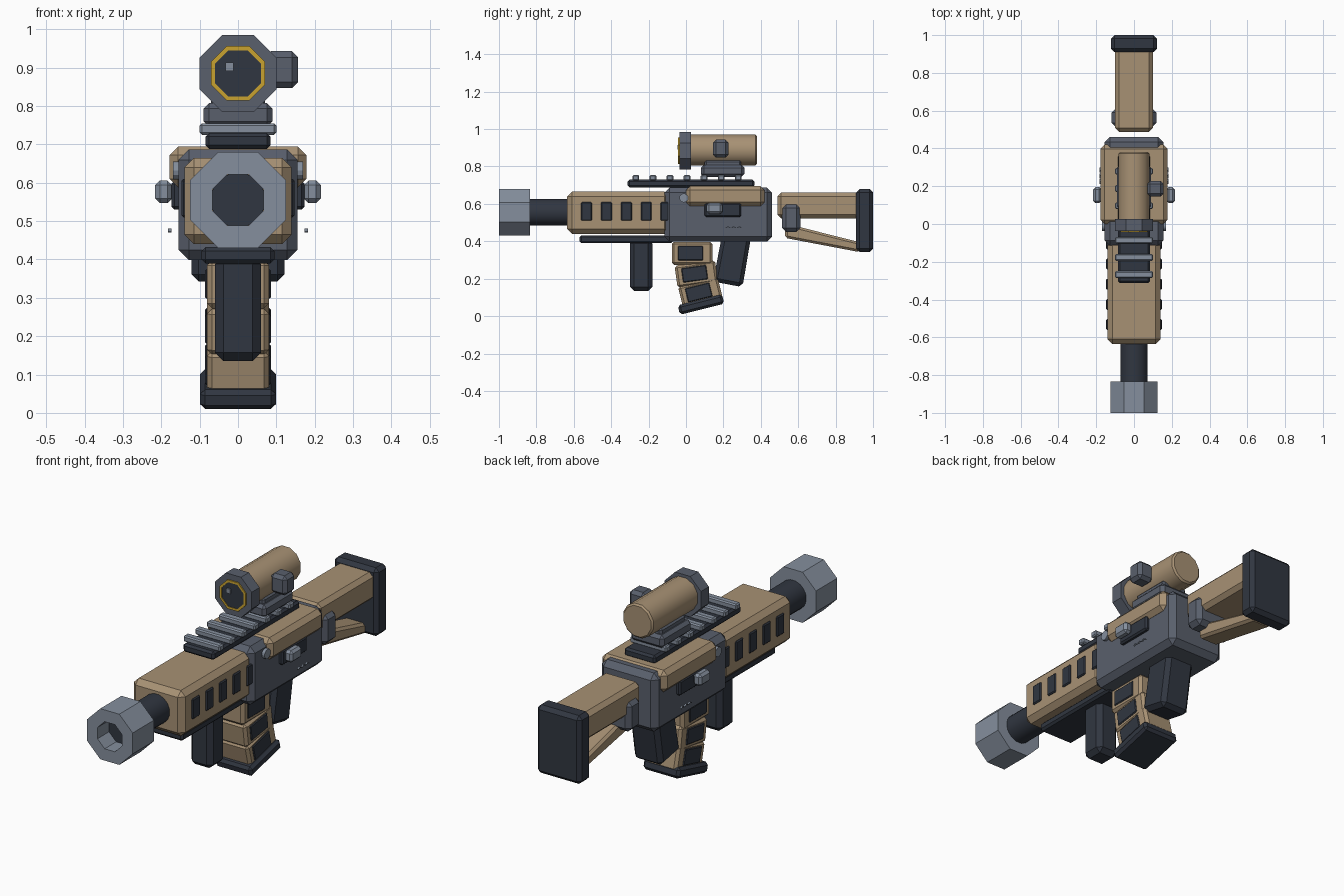
import bpy, bmesh, math
from mathutils import Matrix

if "Cube" in bpy.data.objects:
    bpy.data.objects.remove(bpy.data.objects["Cube"])


def material(name, rgb):
    m = bpy.data.materials.new(name)
    m.diffuse_color = (*rgb, 1)
    m.use_nodes = True
    m.node_tree.nodes["Principled BSDF"].inputs["Base Color"].default_value = m.diffuse_color
    return m


TAN = material("tan", (0.39, 0.285, 0.175))
SLATE = material("slate grey", (0.10, 0.115, 0.15))
DARK = material("charcoal", (0.030, 0.037, 0.052))
LIGHT = material("light steel", (0.235, 0.275, 0.34))
GOLD = material("gold", (0.58, 0.36, 0.03))


def finish(name, bm, mat, bevel=0.0, smooth=False):
    bmesh.ops.recalc_face_normals(bm, faces=bm.faces)
    me = bpy.data.meshes.new(name)
    bm.to_mesh(me)
    bm.free()
    me.materials.append(mat)
    ob = bpy.data.objects.new(name, me)
    bpy.context.collection.objects.link(ob)
    if bevel:
        mod = ob.modifiers.new("chamfer", 'BEVEL')
        mod.width, mod.segments = bevel, 1
        mod.limit_method = 'ANGLE'
        mod.angle_limit = math.radians(60)
    if smooth:
        bpy.ops.object.select_all(action='DESELECT')
        ob.select_set(True)
        bpy.context.view_layer.objects.active = ob
        bpy.ops.object.shade_smooth_by_angle(angle=math.radians(35))
    return ob


def box(name, mat, x, y, z, bevel=0.0, tilt=0.0):
    """Chamfered box from (min, max) ranges, tilted in degrees about x."""
    bm = bmesh.new()
    bmesh.ops.create_cube(bm, size=1)
    size = [r[1] - r[0] for r in (x, y, z)]
    mid = [(r[0] + r[1]) / 2 for r in (x, y, z)]
    bm.transform(Matrix.Translation(mid) @ Matrix.Rotation(math.radians(tilt), 4, 'X')
                 @ Matrix.Diagonal((*size, 1)))
    return finish(name, bm, mat, bevel)


def prism(name, mat, half_width, profile, bevel=0.0):
    """Side profile of (y, z) points, extruded across x."""
    bm = bmesh.new()
    f = bm.faces.new([bm.verts.new((-half_width, y, z)) for y, z in profile])
    new = bmesh.ops.extrude_face_region(bm, geom=[f])
    vs = [v for v in new["geom"] if isinstance(v, bmesh.types.BMVert)]
    bmesh.ops.translate(bm, vec=(2 * half_width, 0, 0), verts=vs)
    return finish(name, bm, mat, bevel)


def tube(name, mat, n, apothem, y, z, bore=0.0, bevel=0.0, smooth=False):
    """Flat-topped polygonal tube or rod along y."""
    bm = bmesh.new()
    k = 1 / math.cos(math.pi / n)

    def ring(r, yy):
        return [bm.verts.new((r * k * math.cos((i + .5) * math.tau / n), yy,
                              z + r * k * math.sin((i + .5) * math.tau / n)))
                for i in range(n)]

    loops = [ring(apothem, y[0]), ring(apothem, y[1])]
    if bore:
        loops += [ring(bore, y[1]), ring(bore, y[0])]
    else:
        bm.faces.new(loops[0])
        bm.faces.new(loops[1])
    pairs = len(loops) if bore else 1
    for j in range(pairs):
        a, b = loops[j], loops[(j + 1) % len(loops)]
        for i in range(n):
            bm.faces.new((a[i], a[(i + 1) % n], b[(i + 1) % n], b[i]))
    return finish(name, bm, mat, bevel, smooth)


def sym(w):
    return (-w, w)


# Muzzle and barrel
tube("muzzle", LIGHT, 8, 0.125, (-1.0, -0.835), 0.555, bore=0.067)
tube("barrel", DARK, 16, 0.071, (-0.91, -0.60), 0.555, smooth=True)

# Handguard with side vents
box("handguard", TAN, sym(0.14), (-0.635, -0.09), (0.44, 0.665), 0.025)
for i in range(5):
    yc = -0.532 + i * 0.1065
    for s in (-1, 1):
        box("handguard_vent", DARK, sorted((s * 0.125, s * 0.147)),
            (yc - 0.029, yc + 0.029), (0.51, 0.61), 0.005)

# Lower rail and forward grip
box("lower_rail", DARK, sym(0.095), (-0.57, -0.07), (0.39, 0.432), 0.01)
box("forward_grip", DARK, sym(0.06), (-0.30, -0.18), (0.135, 0.41), 0.022)

# Receiver and its upper cover
box("receiver", SLATE, sym(0.155), (-0.115, 0.46), (0.398, 0.687), 0.027)
box("upper_cover", TAN, sym(0.178), (0.0, 0.42), (0.588, 0.695), 0.022)

# Receiver side details
for s in (-1, 1):
    def side(a, b):
        return sorted((s * a, s * b))
    box("side_port", DARK, side(0.14, 0.174), (0.10, 0.295), (0.53, 0.605), 0.008)
    box("bolt_handle", LIGHT, side(0.172, 0.216), (0.11, 0.195), (0.547, 0.606), 0.012)
    bm = bmesh.new()
    bmesh.ops.create_cone(bm, cap_ends=True, segments=12, radius1=0.024,
                          radius2=0.024, depth=0.03)
    bm.transform(Matrix.Translation((s * 0.155, -0.012, 0.632))
                 @ Matrix.Rotation(math.pi / 2, 4, 'Y'))
    finish("receiver_pin", bm, LIGHT)
    for yc in (0.225, 0.255, 0.285):
        for t in (-1, 1):
            box("side_tick", LIGHT, side(0.174, 0.182), (yc + t * 0.006 - 0.007, yc + t * 0.006 + 0.007),
                (0.473, 0.477), tilt=-t * 30)

# Upper rail with cross slats
box("upper_rail", DARK, sym(0.085), (-0.312, 0.365), (0.688, 0.73), 0.01)
for i in range(7):
    yc = -0.268 + i * 0.0912
    box("rail_slat", LIGHT, sym(0.1), (yc - 0.018, yc + 0.018), (0.725, 0.755), 0.006)

# Scope mount, body and front bezel
box("scope_mount", SLATE, sym(0.09), (0.08, 0.312), (0.745, 0.808), 0.015)
box("scope_saddle", SLATE, sym(0.07), (0.10, 0.295), (0.79, 0.835), 0.01)
tube("scope_body", TAN, 12, 0.082, (0.0, 0.38), 0.888, bevel=0.008, smooth=True)
tube("scope_bezel", SLATE, 8, 0.1, (-0.036, 0.026), 0.885)
tube("lens_ring", GOLD, 8, 0.071, (-0.042, -0.03), 0.885, bore=0.06)
tube("lens", DARK, 8, 0.061, (-0.039, -0.03), 0.885)
box("lens_glint", LIGHT, (-0.033, -0.012), (-0.046, -0.038), (0.892, 0.914))
box("scope_knob", SLATE, (0.07, 0.157), (0.145, 0.228), (0.847, 0.943), 0.016)

# Curved magazine: three tilted segments with side panels
for yc, zc, tilt, h in ((0.033, 0.335, 0, 0.125), (0.055, 0.225, 8, 0.12), (0.077, 0.125, 14, 0.12)):
    box("magazine_segment", TAN, sym(0.081), (yc - 0.109, yc + 0.109),
        (zc - h / 2, zc + h / 2), 0.013, tilt)
    box("magazine_panel", DARK, sym(0.086), (yc - 0.076, yc + 0.058),
        (zc - 0.037, zc + 0.040), 0.004, tilt)
box("magazine_base", DARK, sym(0.099), (-0.042, 0.202), (0.036, 0.088), 0.013, 14)

# Rear grip
prism("rear_grip", DARK, 0.078,
      [(0.19, 0.42), (0.347, 0.42), (0.302, 0.155), (0.145, 0.185)], 0.02)

# Stock
box("stock_tube", TAN, sym(0.1), (0.488, 0.93), (0.522, 0.66), 0.02)
prism("stock_strut", TAN, 0.055,
      [(0.53, 0.49), (0.60, 0.478), (0.93, 0.395), (0.93, 0.342), (0.53, 0.418)], 0.012)
box("stock_clamp", SLATE, sym(0.118), (0.513, 0.612), (0.45, 0.6), 0.022)
box("butt_pad", DARK, sym(0.121), (0.91, 1.0), (0.343, 0.68), 0.018)
